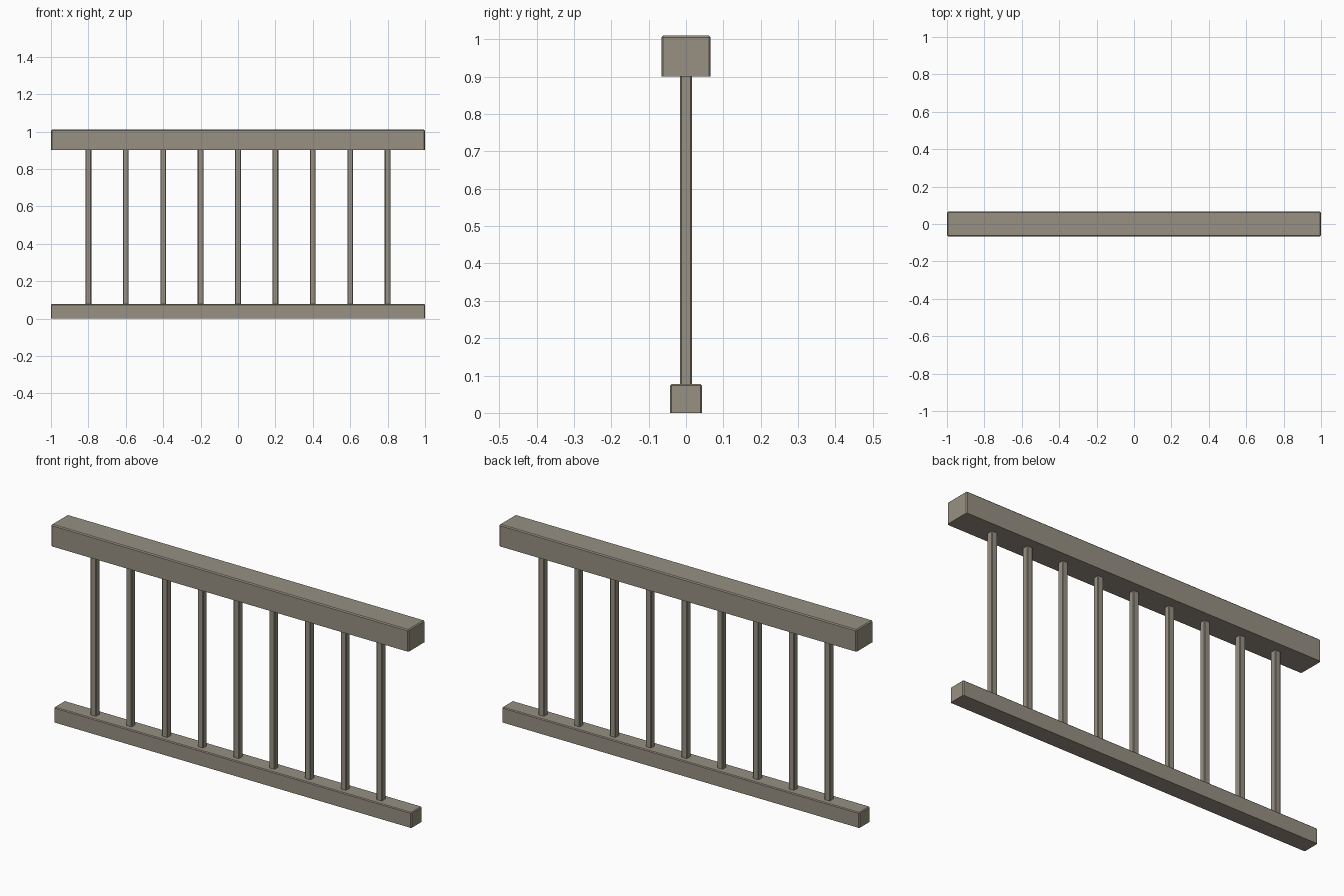
import bpy, bmesh

if "Cube" in bpy.data.objects:
    bpy.data.objects.remove(bpy.data.objects["Cube"])

# One flat colour for the whole railing
wood = bpy.data.materials.new("weathered_wood")
wood.diffuse_color = (0.31, 0.28, 0.225, 1)
wood.use_nodes = True
wood.node_tree.nodes["Principled BSDF"].inputs["Base Color"].default_value = wood.diffuse_color


def beam(name, x, half_x, half_y, z0, z1, bevel, top=True):
    """Box with bevelled upright edges and, optionally, bevelled top edges."""
    bm = bmesh.new()
    bmesh.ops.create_cube(bm, size=1)
    for v in bm.verts:
        v.co = (v.co.x * 2 * half_x, v.co.y * 2 * half_y, z0 if v.co.z < 0 else z1)
    mid = (z0 + z1) / 2
    edges = []
    for e in bm.edges:
        a, b = (v.co.z for v in e.verts)
        if abs(a - b) > 1e-5 or (top and a > mid):
            edges.append(e)
    bmesh.ops.bevel(bm, geom=edges, offset=bevel, segments=1, affect='EDGES')
    mesh = bpy.data.meshes.new(name)
    bm.to_mesh(mesh)
    bm.free()
    mesh.materials.append(wood)
    obj = bpy.data.objects.new(name, mesh)
    obj.location.x = x
    bpy.context.collection.objects.link(obj)
    return obj


# Rails
beam("top_rail", 0, 1.0, 0.066, 0.90, 1.01, 0.005)
beam("bottom_rail", 0, 1.0, 0.043, 0.0, 0.077, 0.004)

# Nine evenly spaced balusters
for i in range(9):
    beam(f"baluster_{i + 1}", -0.8 + 0.2 * i, 0.0155, 0.0155, 0.075, 0.902, 0.003, top=False)
